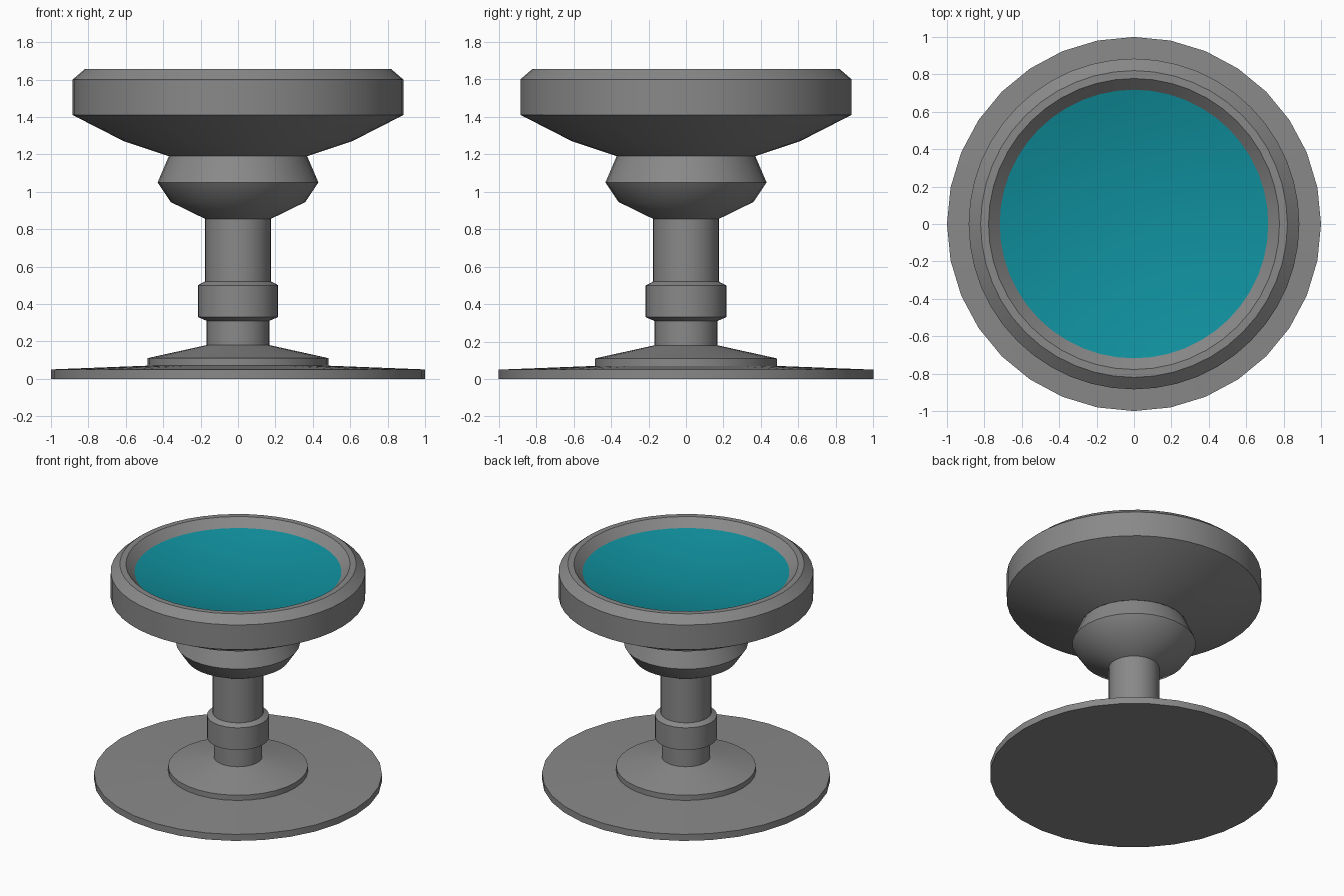
import bpy
import math

if "Cube" in bpy.data.objects:
    bpy.data.objects.remove(bpy.data.objects["Cube"])

GREY = (0.25, 0.25, 0.25, 1)
TEAL = (0.005, 0.28, 0.34, 1)


def material(name, color):
    mat = bpy.data.materials.new(name)
    mat.diffuse_color = color
    mat.use_nodes = True
    mat.node_tree.nodes["Principled BSDF"].inputs["Base Color"].default_value = mat.diffuse_color
    return mat


def lathe(name, profile, mat, sides=32):
    """Spin an (r, z) profile, listed from bottom/outside to top/inside, round z."""
    verts, faces, rings = [], [], []
    for r, z in profile:
        n = 1 if r == 0 else sides
        rings.append([len(verts) + i for i in range(n)])
        for i in range(n):
            a = 2 * math.pi * i / sides
            verts.append((r * math.cos(a), r * math.sin(a), z))
    for lo, hi in zip(rings, rings[1:]):
        for i in range(sides):
            j = (i + 1) % sides
            if len(lo) == 1:
                faces.append((lo[0], hi[j], hi[i]))
            elif len(hi) == 1:
                faces.append((lo[i], lo[j], hi[0]))
            else:
                faces.append((lo[i], lo[j], hi[j], hi[i]))
    mesh = bpy.data.meshes.new(name)
    mesh.from_pydata(verts, [], faces)
    mesh.update()
    mesh.materials.append(mat)
    obj = bpy.data.objects.new(name, mesh)
    bpy.context.collection.objects.link(obj)
    # smooth round the axis, hard edges between the turned steps
    bpy.ops.object.select_all(action='DESELECT')
    obj.select_set(True)
    bpy.context.view_layer.objects.active = obj
    bpy.ops.object.shade_smooth_by_angle(angle=math.radians(35))
    return obj


grey = material("dark_grey", GREY)
teal = material("teal", TEAL)

# wide floor plate with a stepped conical foot
lathe("base", [(0, 0), (1, 0), (1, 0.05), (0.485, 0.07), (0.485, 0.11), (0.168, 0.18)], grey)

# column with a ring moulding
lathe("stem", [(0.168, 0.18), (0.168, 0.31), (0.215, 0.33), (0.215, 0.50),
               (0.176, 0.52), (0.176, 0.855)], grey)

# bulged collar under the bowl
lathe("collar", [(0.176, 0.855), (0.36, 0.945), (0.43, 1.05), (0.37, 1.19)], grey)

# bowl with chamfered rim and sloping inner lip
lathe("bowl", [(0.37, 1.19), (0.61, 1.27), (0.884, 1.41), (0.884, 1.60),
               (0.82, 1.655), (0.778, 1.655), (0.718, 1.595)], grey, 48)

# shallow concave teal dish inside the rim
depth, steps = 0.10, 6
dish = [(0.718 * (1 - i / steps), 1.595 - depth * (1 - (1 - i / steps) ** 2))
        for i in range(steps + 1)]
lathe("basin_lining", dish, teal, 48)
